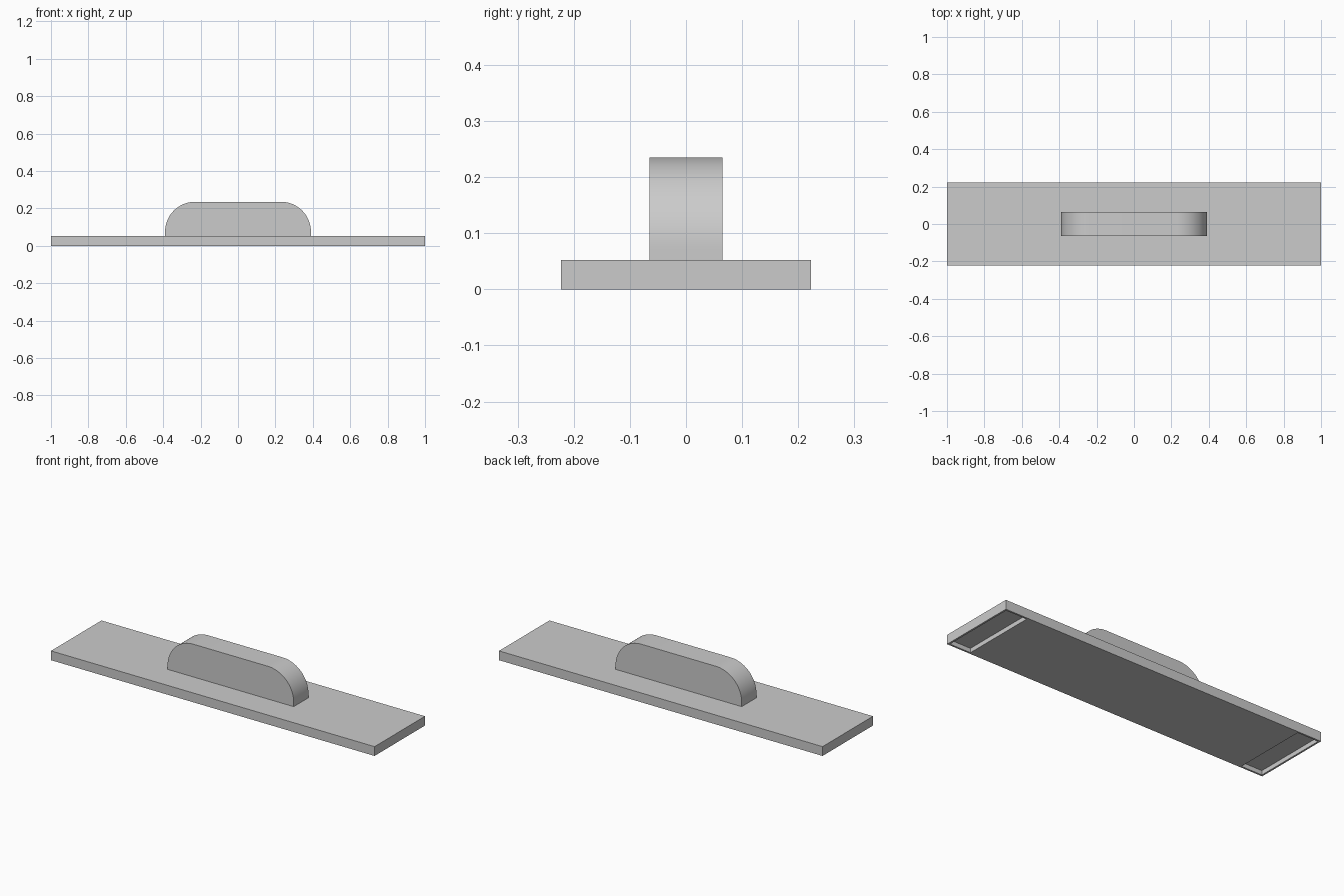
import bpy, bmesh, math

if "Cube" in bpy.data.objects:
    bpy.data.objects.remove(bpy.data.objects["Cube"], do_unlink=True)

grey = bpy.data.materials.new("light_grey")
grey.use_nodes = True
colour = (0.6, 0.6, 0.6, 1)
grey.diffuse_color = colour
grey.node_tree.nodes["Principled BSDF"].inputs["Base Color"].default_value = colour

LENGTH, WIDTH, THICK = 2.0, 0.445, 0.052
RIM, POCKET, DEPTH = 0.01, 0.13, 0.024


def finish(name, bm):
    bmesh.ops.recalc_face_normals(bm, faces=bm.faces)
    mesh = bpy.data.meshes.new(name)
    bm.to_mesh(mesh)
    bm.free()
    mesh.materials.append(grey)
    obj = bpy.data.objects.new(name, mesh)
    bpy.context.collection.objects.link(obj)
    return obj


def box(name, size, centre):
    bm = bmesh.new()
    bmesh.ops.create_cube(bm, size=1)
    bmesh.ops.scale(bm, vec=size, verts=bm.verts)
    bmesh.ops.translate(bm, vec=centre, verts=bm.verts)
    return finish(name, bm)


# Base plate with a shallow pocket under each end
base = box("base_plate", (LENGTH, WIDTH, THICK), (0, 0, THICK / 2))
for side, label in ((1, "left"), (-1, "right")):
    x = side * (LENGTH / 2 - RIM - POCKET / 2)
    cutter = box(label + "_pocket_cutter", (POCKET, WIDTH - 2 * RIM, 2 * DEPTH), (x, 0, 0))
    cutter.hide_render = True
    cutter.hide_set(True)
    cutter.display_type = 'WIRE'
    cut = base.modifiers.new(label + "_pocket", 'BOOLEAN')
    cut.operation = 'DIFFERENCE'
    cut.solver = 'EXACT'
    cut.object = cutter

# Grip: a bar with large rounded upper corners
HALF, TOP, RADIUS, GRIP = 0.39, 0.235, 0.16, 0.13
STEPS = 20
outline = [(HALF, THICK)]
for start, cx in ((0, HALF - RADIUS), (90, RADIUS - HALF)):
    for i in range(STEPS + 1):
        a = math.radians(start + 90 * i / STEPS)
        outline.append((cx + RADIUS * math.cos(a), TOP - RADIUS + RADIUS * math.sin(a)))
outline.append((-HALF, THICK))

bm = bmesh.new()
face = bm.faces.new([bm.verts.new((x, -GRIP / 2, z)) for x, z in outline])
ext = bmesh.ops.extrude_face_region(bm, geom=[face], use_keep_orig=True)
moved = [v for v in ext["geom"] if isinstance(v, bmesh.types.BMVert)]
bmesh.ops.translate(bm, vec=(0, GRIP, 0), verts=moved)
grip = finish("grip", bm)

bpy.ops.object.select_all(action='DESELECT')
grip.select_set(True)
bpy.context.view_layer.objects.active = grip
bpy.ops.object.shade_smooth_by_angle(angle=math.radians(30))
